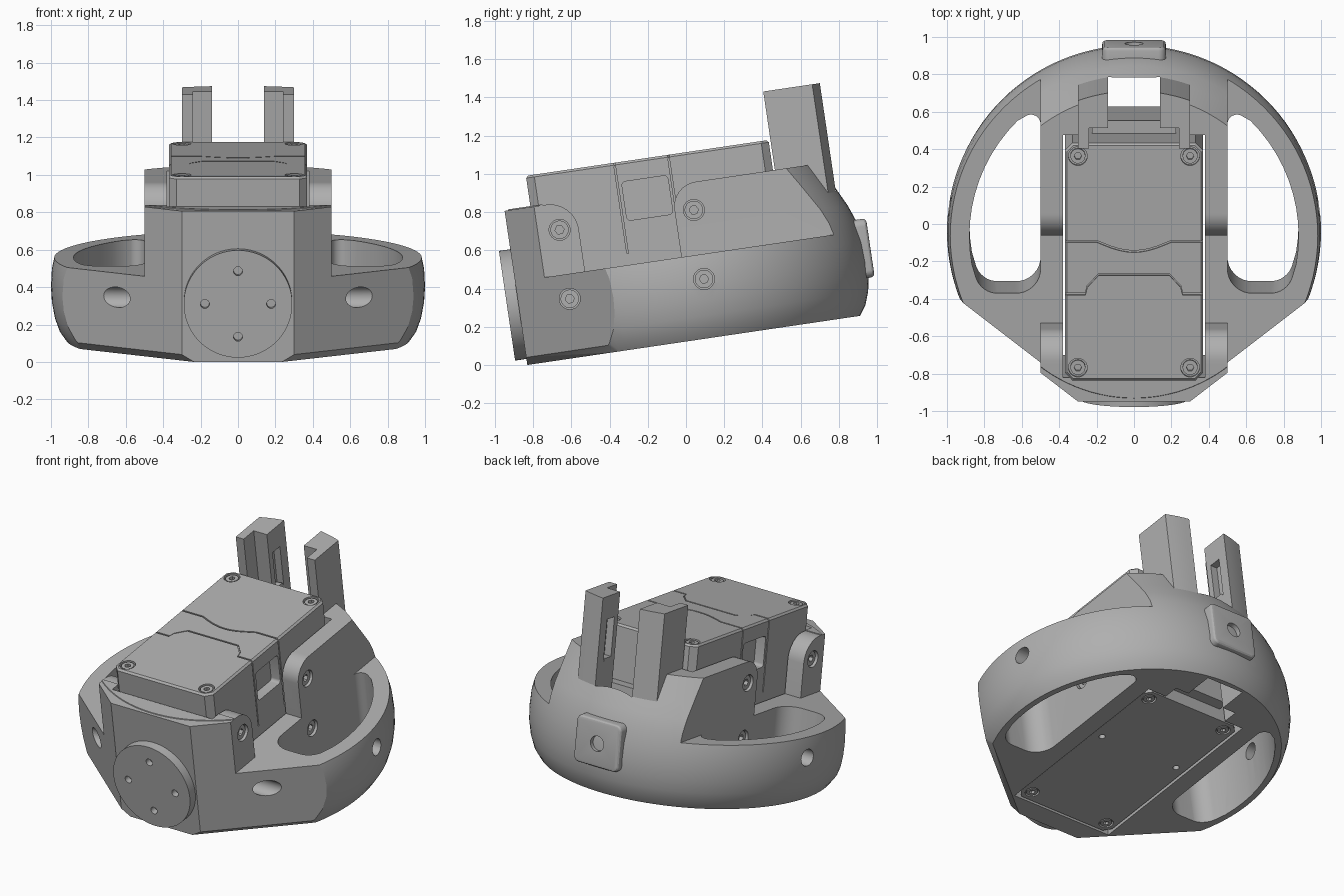
import bpy, bmesh
from math import sin, cos, tan, radians, pi, sqrt
from mathutils import Vector, Matrix

if "Cube" in bpy.data.objects:
    bpy.data.objects.remove(bpy.data.objects["Cube"])

mat = bpy.data.materials.new("plain_grey")
mat.use_nodes = True
GREY = (0.43, 0.43, 0.43, 1)
mat.diffuse_color = GREY
mat.node_tree.nodes["Principled BSDF"].inputs["Base Color"].default_value = GREY

# Parts are laid out flat, then the whole assembly is tilted nose-down
TILT = Matrix.Translation((0, -0.83, 0)) @ Matrix.Rotation(radians(8.4), 4, 'X')
MID = 0.84          # centre of the round shell along its length
parts = []


def to_object(name, bm):
    bmesh.ops.recalc_face_normals(bm, faces=bm.faces)
    mesh = bpy.data.meshes.new(name)
    bm.to_mesh(mesh)
    bm.free()
    mesh.materials.append(mat)
    obj = bpy.data.objects.new(name, mesh)
    bpy.context.scene.collection.objects.link(obj)
    return obj


def prism(name, pts, lo, hi, axis='z'):
    """Extrude a 2D outline along an axis."""
    place = {'z': lambda a, b, h: (a, b, h),
             'x': lambda a, b, h: (h, a, b),
             'y': lambda a, b, h: (a, h, b)}[axis]
    bm = bmesh.new()
    low = [bm.verts.new(place(a, b, lo)) for a, b in pts]
    top = [bm.verts.new(place(a, b, hi)) for a, b in pts]
    bm.faces.new(low)
    bm.faces.new(top)
    n = len(pts)
    for i in range(n):
        j = (i + 1) % n
        bm.faces.new((low[i], low[j], top[j], top[i]))
    return to_object(name, bm)


def circle(a, b, r, n=32):
    return [(a + r * cos(2 * pi * i / n), b + r * sin(2 * pi * i / n)) for i in range(n)]


def rect(a0, a1, b0, b1):
    return [(a0, b0), (a1, b0), (a1, b1), (a0, b1)]


def fillet(corners, steps=8):
    """Outline from (a, b) or (a, b, radius) corners."""
    out, n = [], len(corners)
    for i, c in enumerate(corners):
        p = Vector(c[:2])
        if len(c) < 3:
            out.append(tuple(p))
            continue
        u = (Vector(corners[i - 1][:2]) - p).normalized()
        v = (Vector(corners[(i + 1) % n][:2]) - p).normalized()
        half = u.angle(v) / 2
        centre = p + (u + v).normalized() * (c[2] / sin(half))
        d0 = p + u * (c[2] / tan(half)) - centre
        d1 = p + v * (c[2] / tan(half)) - centre
        for k in range(steps + 1):
            d = (d0.lerp(d1, k / steps)).normalized() * c[2]
            out.append(tuple(centre + d))
    return out


def combine(obj, steps):
    """Apply a chain of (operation, helper) booleans."""
    for op, helper in steps:
        m = obj.modifiers.new(op, 'BOOLEAN')
        m.operation, m.object, m.solver = op, helper, 'EXACT'
    bpy.context.view_layer.update()
    done = bpy.data.meshes.new_from_object(obj.evaluated_get(bpy.context.evaluated_depsgraph_get()))
    obj.modifiers.clear()
    obj.data = done
    for _, helper in steps:
        bpy.data.objects.remove(helper)
    return obj


def cut(obj, helpers):
    return combine(obj, [('DIFFERENCE', h) for h in helpers])


def screw(name, a, b, face, inward, axis, r=0.04):
    """Screw head with a hex socket; its face looks away from inward."""
    head = prism(name, circle(a, b, r, 24), face, face + inward * 0.06, axis)
    hexa = prism("cutter", circle(a, b, r * 0.5, 6), face - inward * 0.02, face + inward * 0.03, axis)
    parts.append(cut(head, [hexa]))


# Main shell: rounded revolve plus a flat-fronted block
profile = [(0, 0), (.92, 0), (.955, .05), (.98, .12), (.995, .2), (1, .28), (.995, .38),
           (.97, .5), (.94, .58), (.89, .68), (.82, .82), (0, .82)]
bm = bmesh.new()
vs = [bm.verts.new((r, MID, w)) for r, w in profile]
es = [bm.edges.new(p) for p in zip(vs, vs[1:])]
bmesh.ops.spin(bm, geom=vs + es, cent=(0, MID, 0), axis=(0, 0, 1), angle=2 * pi, steps=112)
bmesh.ops.remove_doubles(bm, verts=bm.verts, dist=1e-4)
shell = to_object("shell", bm)
front = prism("helper", rect(-.6, .6, -.1, .5), 0.001, .815)

# Plan outline with slanted front corners and a bevel below them
plan = prism("helper", [(-.3, 0), (.3, 0), (1.1, .622), (1.1, 2), (-1.1, 2), (-1.1, .622)], -.05, 1)
bm = bmesh.new()
bm.from_mesh(plan.data)
slant = [e for e in bm.edges
         if all(v.co.z < 0 and v.co.y < 1 for v in e.verts)
         and abs(e.verts[0].co.y - e.verts[1].co.y) > .1]
bmesh.ops.bevel(bm, geom=slant, offset=.09, segments=1, affect='EDGES')
bm.to_mesh(plan.data)
bm.free()

saddle = fillet([(.37, .44), (.88, .44), (.88, .82, .13), (1.02, .82), (1.02, 1.1),
                 (.2, 1.1), (.2, .815), (.37, .815, .15)])
cutters = [prism("cutter", saddle, -.6, .6, 'x'),
           prism("cutter", rect(-.38, .38, .13, 1.44), -.1, 1.2),
           prism("cutter", rect(-.24, .24, 1.4, 1.54), -.1, 1.2),
           prism("cutter", rect(-.14, .14, 1.5, 1.73), -.1, 1.2)]
arc = [(.88 * cos(radians(t)), MID + .88 * sin(radians(t))) for t in range(-10, 46, 5)]
pocket = fillet([(.5, .53, .13), (.82, .53, .12)] + arc + [(.5, 1.53, .05)])
for s in (1, -1):
    cutters.append(prism("cutter", rect(s * .5, s * 1.2, -.2, 2.2), .44, 1.2))
    cutters.append(prism("cutter", [(s * x, y) for x, y in pocket], -.1, .6))
    # Side screw holes, the lower ones running out through the ring
    for v in (.27, .98):
        for w in (.31, .675):
            cutters.append(prism("cutter", circle(v, w, .055), s * .46, s * 1.1, 'x'))
combine(shell, [('UNION', front), ('INTERSECT', plan)] + [('DIFFERENCE', c) for c in cutters])
parts.append(shell)

for s in (1, -1):
    for v in (.27, .98):
        for w in (.31, .675):
            screw("side_screw", v, w, s * .485, -s, 'x', .048)

# Motor housing with chamfered corners, seam grooves and side windows
motor = prism("motor_housing", [(-.33, .137), (.33, .137), (.37, .18), (.37, 1.38), (.33, 1.42),
                                (-.33, 1.42), (-.37, 1.38), (-.37, .18)], .01, .98)
bm = bmesh.new()
bm.from_mesh(motor.data)
rim = [e for e in bm.edges if all(v.co.z > .9 for v in e.verts)]
bmesh.ops.bevel(bm, geom=rim, offset=.012, segments=1, affect='EDGES')
bm.to_mesh(motor.data)
bm.free()


def groove(line):
    return prism("cutter", line + [(x, y + .01) for x, y in reversed(line)], .968, 1.1)


dip = [(-.2 + .04 * i, .885 - .055 * sin(pi * i / 10)) for i in range(11)]
cuts = [groove([(-.4, .885)] + dip + [(.4, .885)]),
        groove([(-.4, .6), (-.26, .6), (-.25, .64), (-.19, .705), (.19, .705),
                (.25, .64), (.26, .6), (.4, .6)])]
corners = [(s * .3, v) for s in (1, -1) for v in (.207, 1.35)]
for x, v in corners:
    cuts.append(prism("cutter", circle(x, v, .05), .955, 1.1))
    cuts.append(prism("cutter", circle(x, v, .045), -.1, .03))
for s in (1, -1):
    cuts.append(prism("cutter", fillet([(.627, .67, .02), (.87, .67, .02), (.87, .875, .02),
                                        (.627, .875, .02)], 4), s * .3, s * .5, 'x'))
    cuts.append(prism("cutter", circle(s * .3, .89, .02, 16), -.1, .04))
    cuts.append(prism("cutter", rect(.6, .608, .5, .962), s * .362, s * .5, 'x'))
    cuts.append(prism("cutter", rect(.885, .893, .5, .962), s * .362, s * .5, 'x'))
parts.append(cut(motor, cuts))
for x, v in corners:
    screw("top_screw", x, v, .975, -1, 'z')
    screw("bottom_screw", x, v, .012, 1, 'z', .036)

# Connector block behind the motor
parts.append(prism("rear_connector", rect(-.225, .225, 1.41, 1.49), .1, .62))

# Two upright rear fingers, rounded to follow the shell, with a slot inside
back = [(x, MID + sqrt(.81 - x * x)) for x in (.3, .26, .22, .18, .14)]
outline = [(.24, 1.43), (.3, 1.43)] + back + [(.14, 1.54), (.24, 1.54)]
for s, side in ((1, "left"), (-1, "right")):
    finger = prism(side + "_finger", [(s * x, y) for x, y in outline], .2, 1.235)
    slot = prism("cutter", rect(1.58, 1.66, .7, 1.08), s * .1, s * .19, 'x')
    parts.append(cut(finger, [slot]))

# Front mounting disc with four holes
disc = prism("front_disc", circle(0, .322, .29, 72), -.06, .01, 'y')
parts.append(cut(disc, [prism("cutter", circle(.177 * cos(i * pi / 2), .322 + .177 * sin(i * pi / 2),
                                               .024, 20), -.1, -.02, 'y') for i in range(4)]))

# Rear rounded pad with a central hole
pad = prism("rear_pad", fillet([(-.17, .19, .04), (.17, .19, .04), (.17, .5, .04), (-.17, .5, .04)]),
            1.79, 1.865, 'y')
bm = bmesh.new()
bm.from_mesh(pad.data)
rim = [e for e in bm.edges if all(v.co.y > 1.86 for v in e.verts)]
bmesh.ops.bevel(bm, geom=rim, offset=.02, segments=3, profile=.5, affect='EDGES')
bm.to_mesh(pad.data)
bm.free()
parts.append(cut(pad, [prism("cutter", circle(0, .345, .05), 1.81, 2, 'y')]))

# Tilt everything and smooth the curved faces
for obj in parts:
    mesh = obj.data
    mesh.transform(TILT)
    mesh.polygons.foreach_set("use_smooth", [True] * len(mesh.polygons))
    mesh.set_sharp_from_angle(angle=radians(28))
